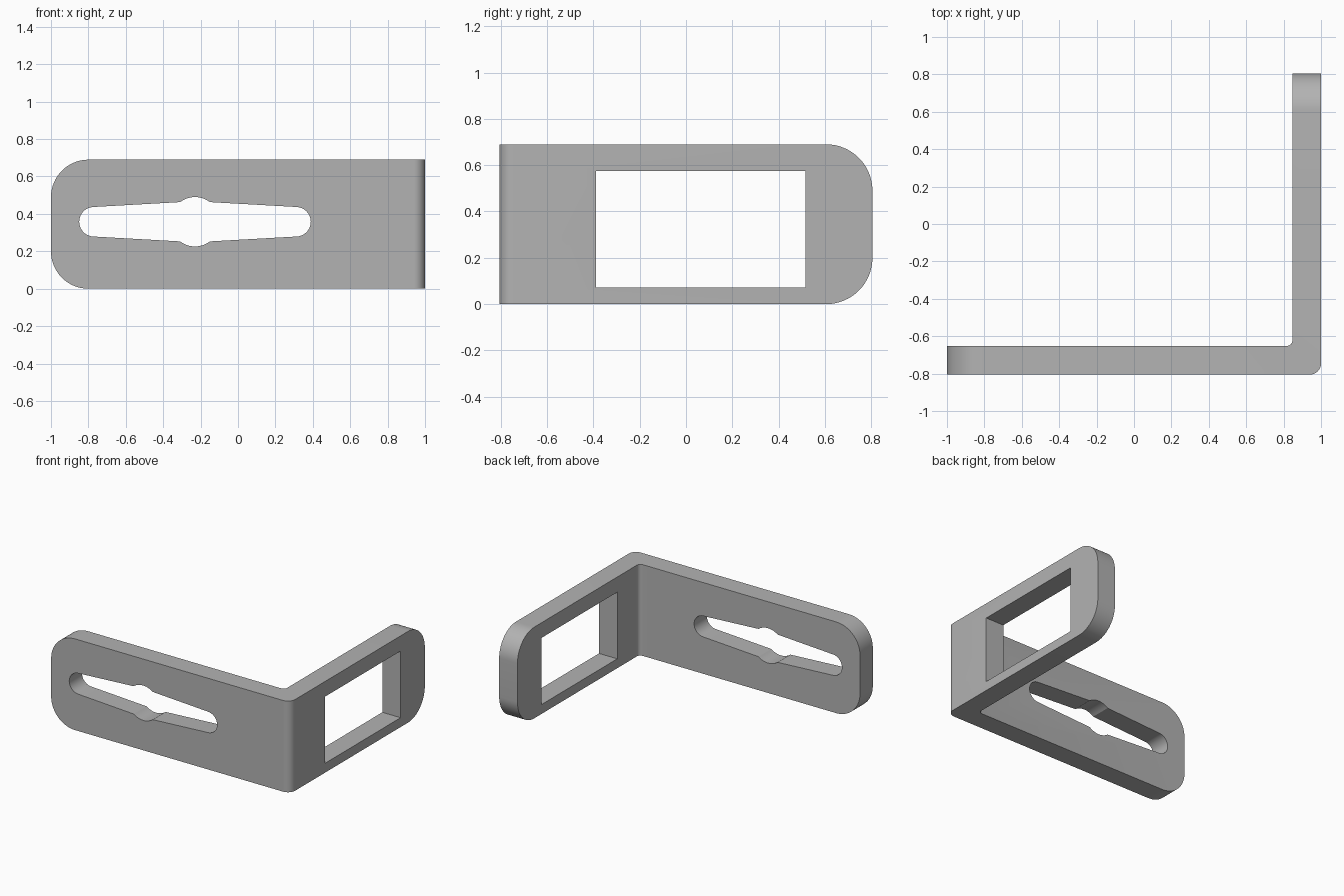
import bpy
import bmesh
from math import cos, sin, pi, radians, atan2, hypot
from mathutils import Matrix, Vector

if "Cube" in bpy.data.objects:
    bpy.data.objects.remove(bpy.data.objects["Cube"])

HEIGHT, THICK, HALF_Y = 0.69, 0.153, 0.805
INNER_X, INNER_Y = 1 - THICK, THICK - HALF_Y

grey = bpy.data.materials.new("plain grey")
grey.use_nodes = True
grey.diffuse_color = (0.45, 0.45, 0.45, 1)
grey.node_tree.nodes["Principled BSDF"].inputs["Base Color"].default_value = grey.diffuse_color


def arc(cx, cy, r, start, end, steps):
    """Points on an arc, angles in degrees."""
    angles = [radians(start + (end - start) * i / steps) for i in range(steps + 1)]
    return [(cx + r * cos(a), cy + r * sin(a)) for a in angles]


def prism(name, outline, depth, matrix):
    """Extrude an outline along local z, then place it."""
    bm = bmesh.new()
    face = bm.faces.new([bm.verts.new((x, y, 0)) for x, y in outline])
    top = bmesh.ops.extrude_face_region(bm, geom=[face])["geom"]
    bmesh.ops.translate(bm, vec=(0, 0, depth),
                        verts=[v for v in top if isinstance(v, bmesh.types.BMVert)])
    bm.transform(matrix)
    bmesh.ops.recalc_face_normals(bm, faces=bm.faces)
    mesh = bpy.data.meshes.new(name)
    bm.to_mesh(mesh)
    bm.free()
    mesh.materials.append(grey)
    obj = bpy.data.objects.new(name, mesh)
    bpy.context.collection.objects.link(obj)
    return obj


# Bent strip: L-shaped plan with rounded outer and inner bend
plan = [(-1, -HALF_Y)]
plan += arc(0.94, 0.06 - HALF_Y, 0.06, -90, 0, 12)
plan += [(1, HALF_Y), (INNER_X, HALF_Y)]
plan += arc(INNER_X - 0.03, INNER_Y + 0.03, 0.03, 0, -90, 8)
plan += [(-1, INNER_Y)]
bracket = prism("angle_bracket", plan, HEIGHT, Matrix())

# Rounded corners on the two free ends
bm = bmesh.new()
bm.from_mesh(bracket.data)
corners = [e for e in bm.edges
           if abs(e.verts[0].co.z - e.verts[1].co.z) < 0.001
           and (all(v.co.x < -0.999 for v in e.verts)
                or all(v.co.y > HALF_Y - 0.001 for v in e.verts))]
bmesh.ops.bevel(bm, geom=corners, offset=0.2, segments=16, profile=0.5, affect='EDGES')
bm.to_mesh(bracket.data)
bm.free()

# Cutter axes: front leg is pierced along y, side leg along x
through_front = Matrix.Translation((-0.23, -0.5, 0.358)) @ Matrix.Rotation(pi / 2, 4, 'X')
through_side = Matrix.Translation((0.7, 0, 0.323)) @ Matrix(
    ((0, 0, 1, 0), (1, 0, 0, 0), (0, 1, 0, 0), (0, 0, 0, 1)))

# Tapered slot with round ends and a wider round middle
bump = Vector((0.08, 0.105))
tilt = atan2(bump.y, bump.x) * 180 / pi
half = arc(0.54, 0, 0.079, -87, 87, 20) + arc(0, 0, hypot(*bump), tilt, 180 - tilt, 12)
slot = half + [(-x, -y) for x, y in half]
cutters = [prism("slot_cutter", slot, 0.5, through_front)]

# Rectangular window and its two screw holes
window = [(-0.388, -0.252), (0.515, -0.252), (0.515, 0.252), (-0.388, 0.252)]
cutters.append(prism("window_cutter", window, 0.5, through_side))
for y in (-0.472, 0.595):
    cutters.append(prism("hole_cutter", arc(y, 0, 0.04, 0, 360, 32)[:-1], 0.5, through_side))

for cutter in cutters:
    cutter.hide_render = True
    cut = bracket.modifiers.new(cutter.name, 'BOOLEAN')
    cut.operation, cut.solver, cut.object = 'DIFFERENCE', 'EXACT', cutter

# Apply the cuts, drop the cutters, smooth the rounds
bpy.ops.object.select_all(action='DESELECT')
bracket.select_set(True)
bpy.context.view_layer.objects.active = bracket
for name in [m.name for m in bracket.modifiers]:
    bpy.ops.object.modifier_apply(modifier=name)
for cutter in cutters:
    bpy.data.objects.remove(cutter)
bpy.ops.object.shade_smooth_by_angle(angle=radians(20))
